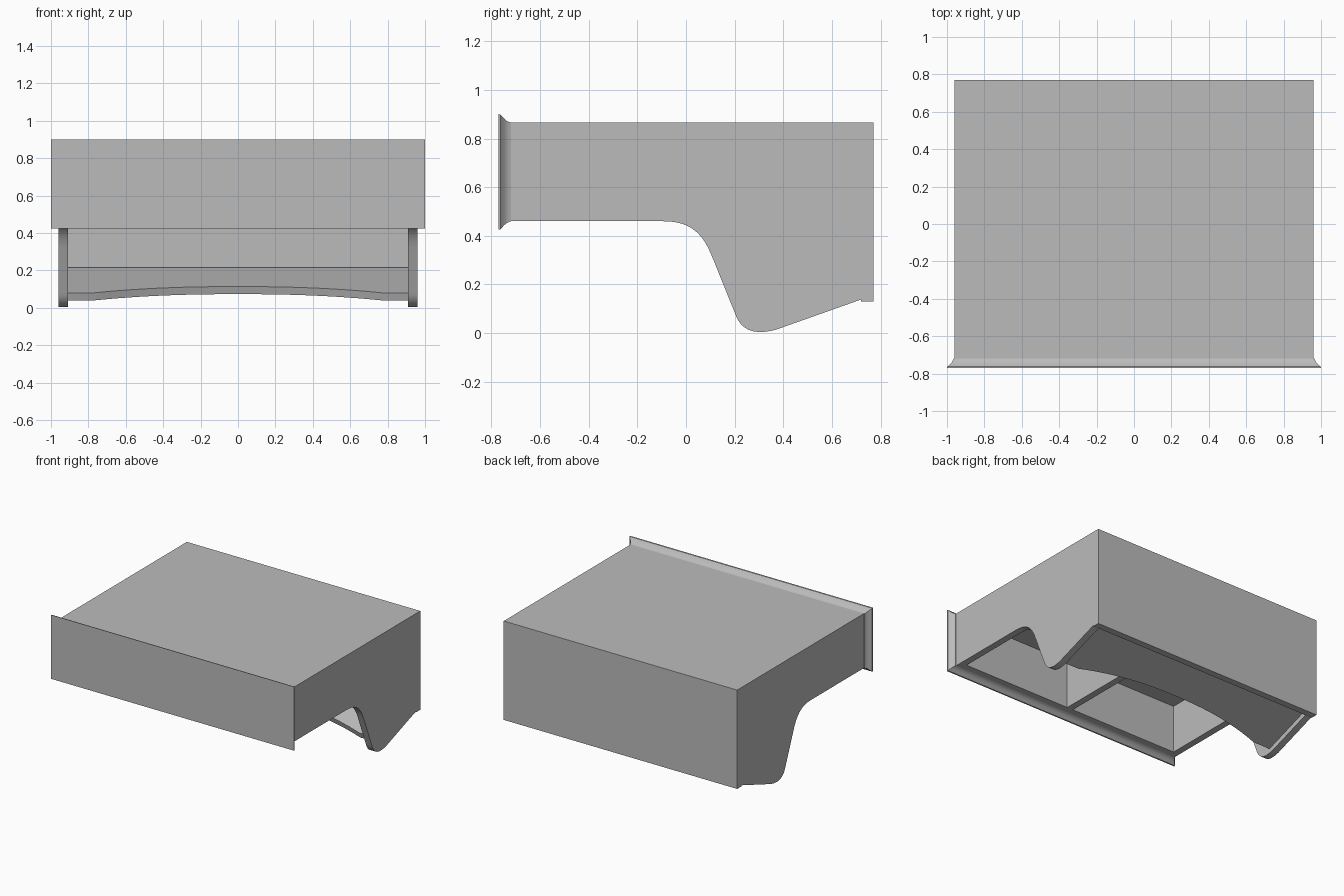
import bpy, bmesh, math
from mathutils import Vector, Matrix

cube = bpy.data.objects.get("Cube")
if cube:
    bpy.data.objects.remove(cube)

grey = bpy.data.materials.new("plain grey")
grey.use_nodes = True
colour = (0.5, 0.5, 0.5, 1)
grey.diffuse_color = colour
grey.node_tree.nodes["Principled BSDF"].inputs["Base Color"].default_value = colour

T = 0.05                      # board thickness
TOP, LOW = 0.865, 0.46        # cabinet top and underside
SIDE, INNER = 0.96, 0.91      # outer and inner half widths
FRONT, BACK = -0.72, 0.72     # ends of the side boards


def finish(name, bm, smooth=False):
    bmesh.ops.recalc_face_normals(bm, faces=bm.faces)
    mesh = bpy.data.meshes.new(name)
    bm.to_mesh(mesh)
    bm.free()
    mesh.materials.append(grey)
    obj = bpy.data.objects.new(name, mesh)
    bpy.context.collection.objects.link(obj)
    if smooth:
        bpy.ops.object.select_all(action='DESELECT')
        bpy.context.view_layer.objects.active = obj
        obj.select_set(True)
        bpy.ops.object.shade_smooth_by_angle(angle=math.radians(30))
    return obj


def prism(name, points, direction, smooth=False):
    """Extrude a flat outline along a direction."""
    bm = bmesh.new()
    face = bm.faces.new([bm.verts.new(p) for p in points])
    out = bmesh.ops.extrude_face_region(bm, geom=[face], use_keep_orig=True)
    verts = [v for v in out["geom"] if isinstance(v, bmesh.types.BMVert)]
    bmesh.ops.translate(bm, verts=verts, vec=direction)
    return finish(name, bm, smooth)


def board(name, lo, hi):
    lo, hi = Vector(lo), Vector(hi)
    bm = bmesh.new()
    size = Matrix.Diagonal((*(hi - lo), 1))
    bmesh.ops.create_cube(bm, size=1, matrix=Matrix.Translation((lo + hi) / 2) @ size)
    return finish(name, bm)


def bezier(a, b, c, d, n=12):
    """Points along a cubic curve in the (y, z) plane."""
    a, b, c, d = map(Vector, (a, b, c, d))
    return [a * (1 - t)**3 + b * 3 * t * (1 - t)**2 + c * 3 * t * t * (1 - t) + d * t**3
            for t in (i / n for i in range(n + 1))]


# Side boards with a swept lower edge
outline = [(BACK, TOP), (FRONT, TOP), (FRONT, LOW)]
outline += bezier((-0.1, LOW), (0.0, LOW), (0.06, 0.43), (0.105, 0.32))
outline += bezier((0.2, 0.085), (0.225, 0.01), (0.28, -0.01), (0.37, 0.014))
outline += [(BACK, 0.138)]
for name, x in (("left_side", INNER), ("right_side", -SIDE)):
    prism(name, [(x, y, z) for y, z in outline], (T, 0, 0), True)

# Cabinet boards
board("top_board", (-INNER, FRONT, TOP - T), (INNER, BACK, TOP))
board("back_panel", (-SIDE, BACK, 0.13), (SIDE, BACK + T, TOP))
board("front_rail", (-INNER, FRONT, LOW), (INNER, FRONT + T, TOP - T))
board("centre_divider", (-T / 2, FRONT + T, LOW), (T / 2, BACK, TOP - T))

# Sloping lower board with an arched front edge
angle = math.atan(0.355)
slope = Vector((0, math.cos(angle), math.sin(angle)))
normal = Vector((0, -math.sin(angle), math.cos(angle)))
start = Vector((0, 0.335, 0.04))
length = (BACK - start.y) / slope.y
edge = [(-INNER, 0)]
for i in range(33):
    u = -1 + i / 16
    edge.append((0.77 * u, 0.1 * (1 - abs(u)**2.3)))
edge += [(INNER, 0), (INNER, length), (-INNER, length)]
prism("sloping_board", [start + Vector((x, 0, 0)) + slope * s for x, s in edge],
      normal * 0.043, True)

# Front panel with a moulded rim, lofted from shrinking rectangles
bm = bmesh.new()
rings = []
for y, inset in ((-0.77, 0), (-0.762, 0.002), (-0.757, 0.008), (-0.748, 0.018),
                 (-0.738, 0.027), (-0.73, 0.031), (FRONT, 0.035)):
    x, lo, hi = 1 - inset, 0.425 + inset, 0.9 - inset
    rings.append([bm.verts.new(p) for p in
                  ((-x, y, lo), (x, y, lo), (x, y, hi), (-x, y, hi))])
for a, b in zip(rings, rings[1:]):
    for i in range(4):
        j = (i + 1) % 4
        bm.faces.new((a[i], a[j], b[j], b[i]))
bm.faces.new(rings[0])
bm.faces.new(rings[-1])
finish("front_panel", bm, True)
